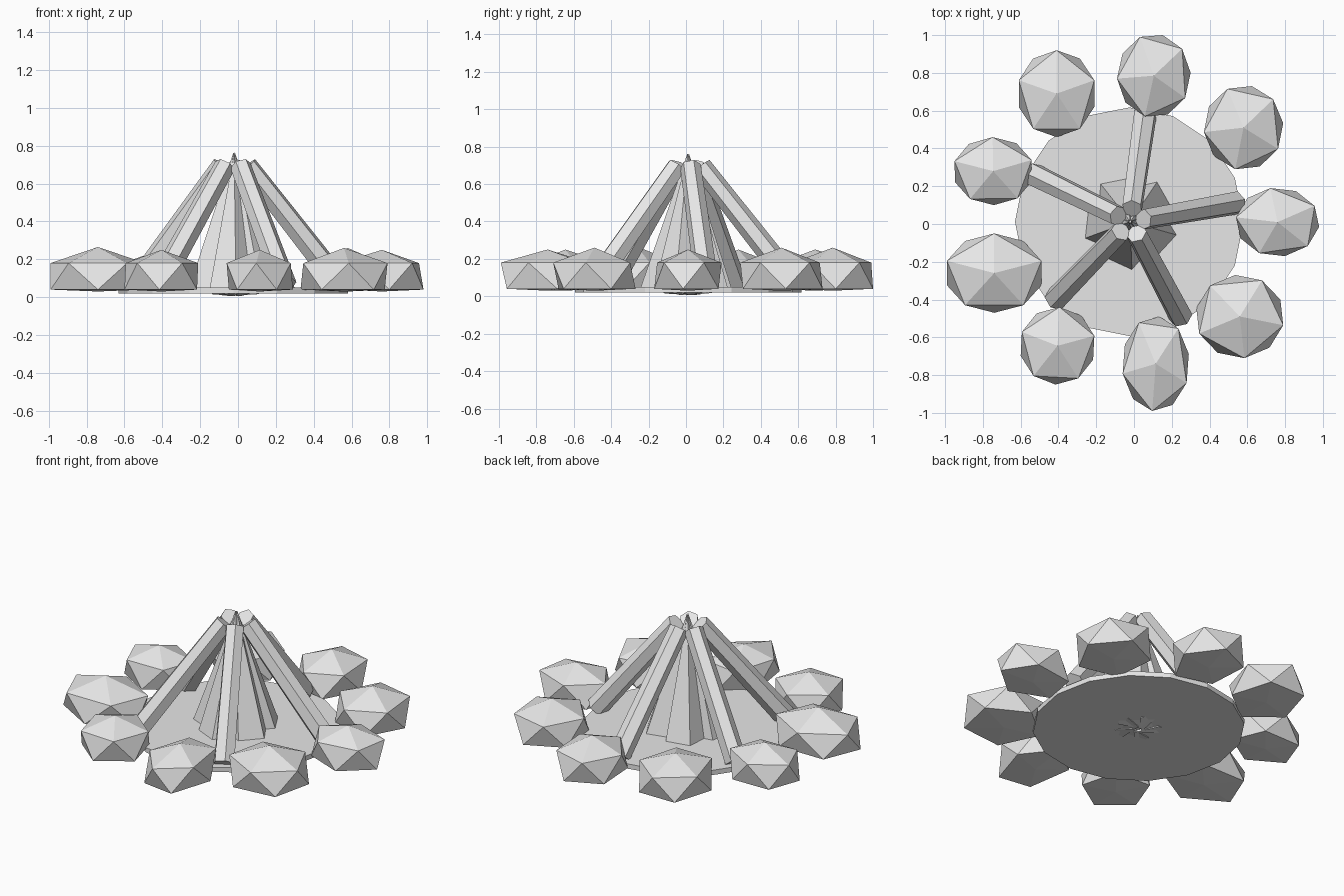
import bpy, bmesh, math
from mathutils import Vector, Matrix

cube = bpy.data.objects.get("Cube")
if cube:
    bpy.data.objects.remove(cube, do_unlink=True)

GREY = (0.8, 0.8, 0.8, 1.0)
stone_grey = bpy.data.materials.new("stone_grey")
stone_grey.use_nodes = True
stone_grey.diffuse_color = GREY
stone_grey.node_tree.nodes["Principled BSDF"].inputs["Base Color"].default_value = GREY

# Middle of the fire, slightly off the centre of the stone ring
HEARTH = Vector((-0.02, 0.012, 0))
STEP = math.tau / 5


def add_object(name, bm):
    """Turn a bmesh into a flat shaded object."""
    bmesh.ops.recalc_face_normals(bm, faces=bm.faces)
    mesh = bpy.data.meshes.new(name)
    bm.to_mesh(mesh)
    bm.free()
    mesh.materials.append(stone_grey)
    obj = bpy.data.objects.new(name, mesh)
    bpy.context.collection.objects.link(obj)
    return obj


def polar(radius, angle, z):
    """Point around the hearth."""
    return HEARTH + Vector((radius * math.cos(angle), radius * math.sin(angle), z))


def add_tapered(name, start, end, start_radius, end_radius, sides, twist=0.0):
    """Prism or cone running between two points."""
    axis = end - start
    turn = axis.to_track_quat("Z", "Y").to_matrix().to_4x4()
    place = Matrix.Translation((start + end) / 2) @ turn @ Matrix.Rotation(twist, 4, "Z")
    bm = bmesh.new()
    bmesh.ops.create_cone(bm, cap_ends=True, segments=sides, radius1=start_radius,
                          radius2=end_radius, depth=axis.length, matrix=place)
    return add_object(name, bm)


def add_stone(name, x_range, y_range, yaw, top):
    """Squashed icosahedron with a flat underside, fitted to its footprint."""
    bm = bmesh.new()
    bmesh.ops.create_icosphere(bm, subdivisions=1, radius=1,
                               matrix=Matrix.Rotation(math.radians(yaw), 4, "Z"))
    for v in bm.verts:
        if v.co.z > 0.9:
            v.co.z = top
        elif v.co.z > 0:
            v.co.z = 0.18
        else:
            v.co.z = 0.03 if v.co.z < -0.9 else 0.04
    for axis, (low, high) in enumerate((x_range, y_range)):
        values = [v.co[axis] for v in bm.verts]
        smallest, largest = min(values), max(values)
        for v in bm.verts:
            share = (v.co[axis] - smallest) / (largest - smallest)
            v.co[axis] = low + share * (high - low)
    return add_object(name, bm)


# Ash bed
add_tapered("ash_bed", Vector((-0.025, 0.012, 0.02)), Vector((-0.025, 0.012, 0.05)),
            0.605, 0.605, 16)

# Leaning logs and the flames standing in the gaps between them
for i in range(5):
    log_angle = math.radians(10) + i * STEP
    add_tapered(f"log_{i + 1}", polar(0.57, log_angle, 0.065), polar(0.07, log_angle, 0.695),
                0.064, 0.056, 6, math.radians(10))
    gap_angle = log_angle + STEP / 2
    add_tapered(f"flame_{i + 1}", polar(0.13, gap_angle, 0.027), polar(0.004, gap_angle, 0.765),
                0.13, 0.0, 5, math.radians(20))

# Ring of stones: x range, y range, yaw and top height
stones = [
    ((-0.09, 0.30), (0.57, 1.0), 40, 0.26),
    ((-0.61, -0.21), (0.46, 0.92), 18, 0.25),
    ((-0.95, -0.54), (0.10, 0.46), 19, 0.25),
    ((-0.99, -0.49), (-0.47, -0.05), 18, 0.265),
    ((-0.60, -0.21), (-0.85, -0.44), 15, 0.25),
    ((-0.06, 0.29), (-0.99, -0.49), 48, 0.25),
    ((0.33, 0.79), (-0.71, -0.27), 60, 0.26),
    ((0.54, 0.98), (-0.17, 0.19), 28, 0.25),
    ((0.37, 0.79), (0.29, 0.73), 42, 0.26),
]
for number, stone in enumerate(stones, 1):
    add_stone(f"stone_{number}", *stone)
